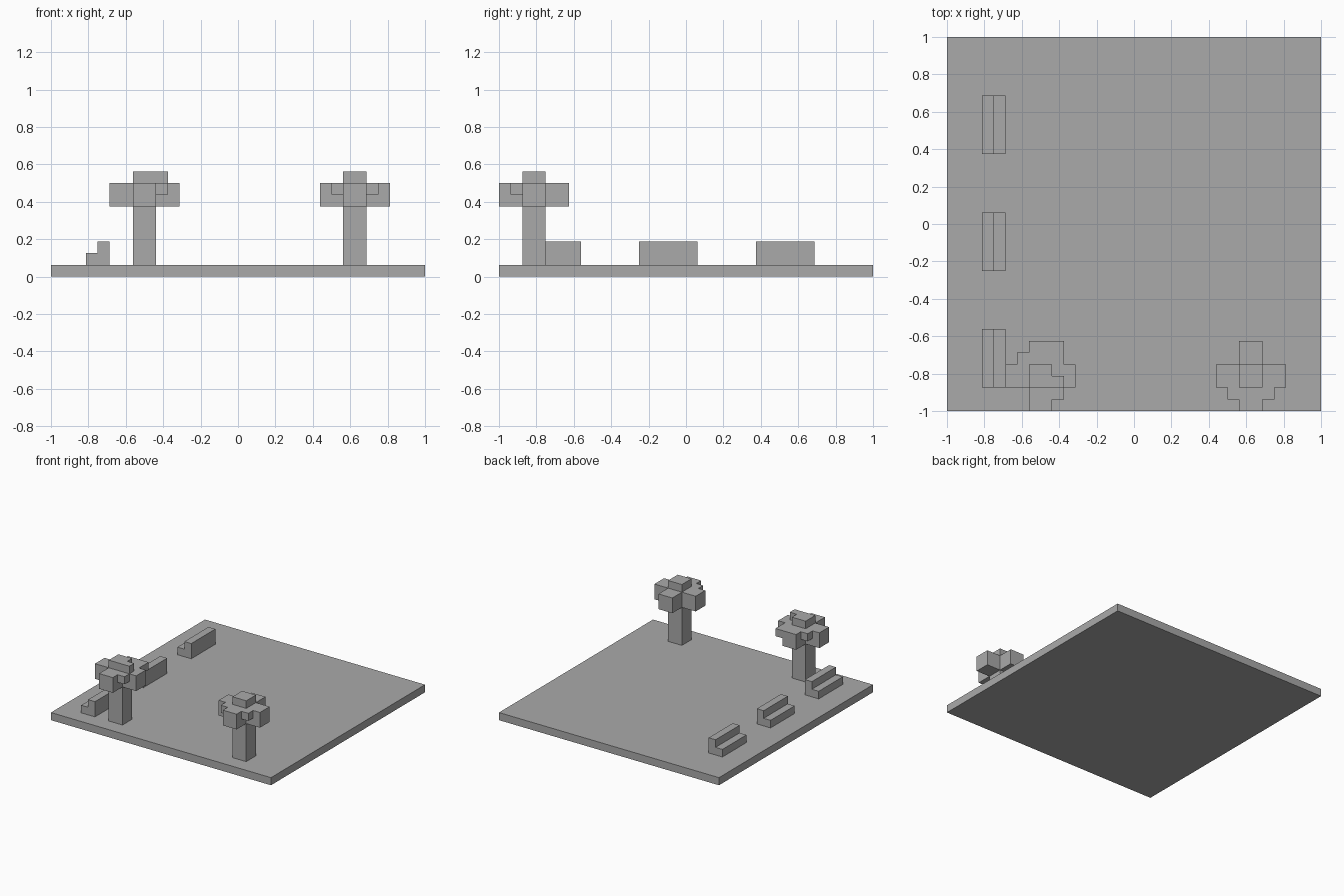
import bpy
import bmesh
from mathutils import Vector

U = 1 / 16  # block size; coordinates below are in blocks

cube = bpy.data.objects.get("Cube")
if cube:
    bpy.data.objects.remove(cube, do_unlink=True)

grey = bpy.data.materials.new("plain grey")
grey.use_nodes = True
COLOUR = (0.4, 0.4, 0.4, 1)
grey.diffuse_color = COLOUR
grey.node_tree.nodes["Principled BSDF"].inputs["Base Color"].default_value = COLOUR


def blocks(name, boxes, origin=(0, 0, 0)):
    """One object from boxes, each given as low corner and size in blocks."""
    bm = bmesh.new()
    for low, size in boxes:
        made = bmesh.ops.create_cube(bm, size=1)["verts"]
        for v in made:
            v.co = Vector(((v.co[i] + 0.5) * size[i] + low[i]) * U for i in range(3))
    mesh = bpy.data.meshes.new(name)
    bm.to_mesh(mesh)
    bm.free()
    mesh.materials.append(grey)
    obj = bpy.data.objects.new(name, mesh)
    obj.location = Vector(origin) * U
    bpy.context.collection.objects.link(obj)
    return obj


# Ground slab
blocks("ground_slab", [((-16, -16, 0), (32, 32, 1))])

# Row of benches: low seat with a taller back
for i, name in enumerate(("front", "middle", "back")):
    origin = (-13, -14 + 10 * i, 1)
    blocks(name + "_bench_seat", [((0, 0, 0), (1, 5, 1))], origin)
    blocks(name + "_bench_back", [((1, 0, 0), (1, 5, 2))], origin)


# Trees: square trunk, cross-shaped crown, small cap and extra leaf blocks
def tree(side, x, extras):
    origin = (x, -14, 1)
    blocks(side + "_trunk", [((0, 0, 0), (2, 2, 5))], origin)
    crown = [((-2, 0, 5), (6, 2, 2)),
             ((0, -2, 5), (2, 2, 2)),
             ((0, 2, 5), (2, 2, 2))]
    blocks(side + "_crown", crown, origin)
    blocks(side + "_crown_cap", [((0, 0, 7), (2, 2, 1))], origin)
    blocks(side + "_extra_leaves", extras, origin)


ONE = (1, 1, 1)
tree("left", 9, [((-1, -1, 6), ONE), ((2, -1, 6), ONE)])
tree("right", -9, [((2, -1, 6), ONE),
                   ((-1, 2, 6), ONE),
                   ((2, 2, 6), (1, 2, 1)),
                   ((2, 0, 7), ONE)])
